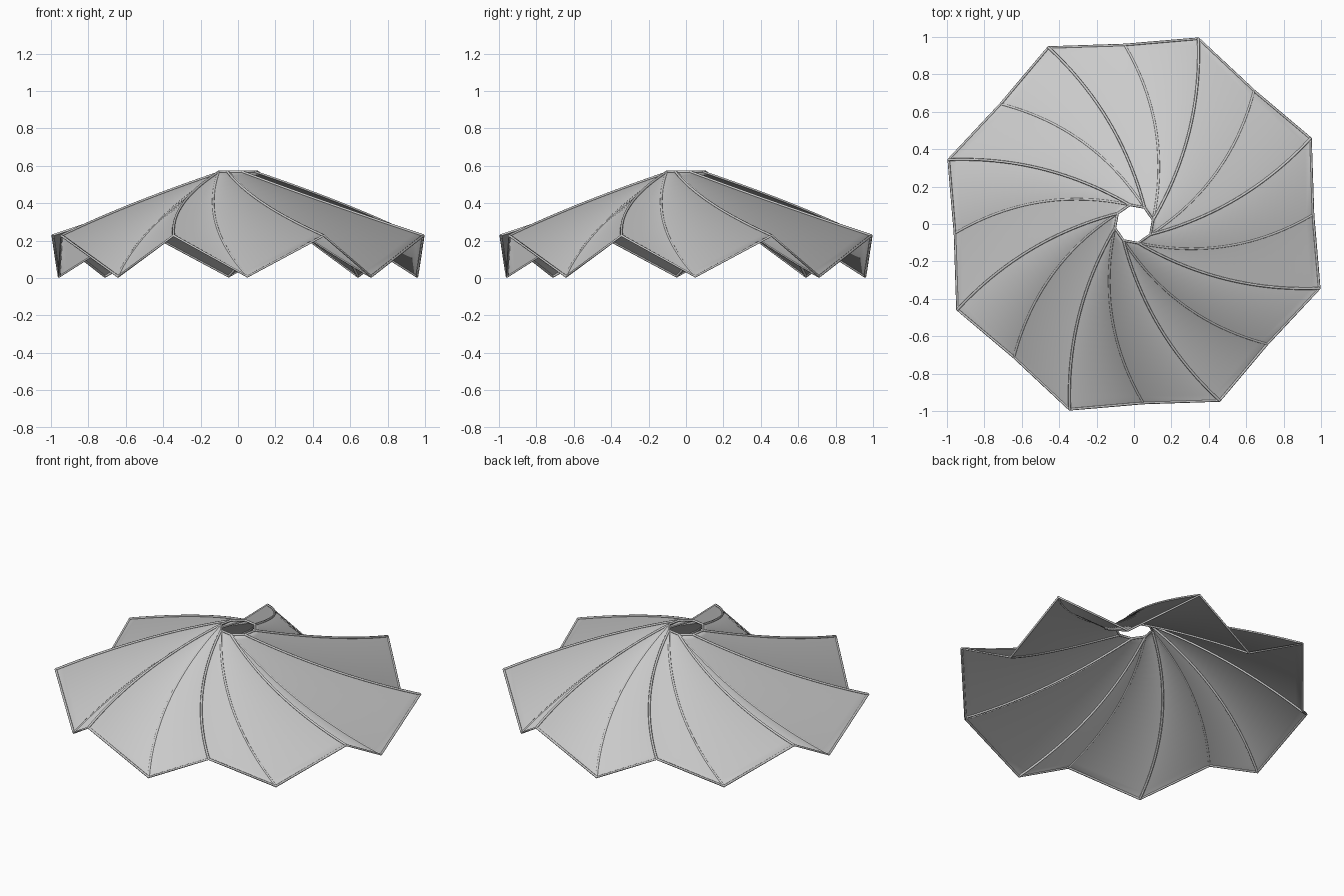
import bpy
import bmesh
import math
from mathutils import Matrix, Vector

if "Cube" in bpy.data.objects:
    bpy.data.objects.remove(bpy.data.objects["Cube"], do_unlink=True)

BLADES = 8
STEPS = 24       # divisions from the hub to the rim
WIRE = 0.007     # radius of the frame wires


def swirl(inner, outer, bulge):
    """Points along a bowed fold line, hub to rim, with an even fall in height."""
    a, b = Vector(inner), Vector(outer)
    run = b - a
    side = Vector((run.y, -run.x, 0)).normalized()
    points = []
    for i in range(STEPS + 1):
        t = i / STEPS
        points.append(a + run * t + side * bulge * 4 * t * (1 - t))
    return points


# Each ridge and valley pair fans out from one corner of the hub
hub_corner = (0.102, 0.022, 0.568)
ridge = swirl(hub_corner, (0.344, 0.991, 0.227), 0.073)
valley = swirl(hub_corner, (-0.05, 0.957, 0.008), 0.092)
folds = []
for blade in range(BLADES):
    spin = Matrix.Rotation(math.tau * blade / BLADES, 3, 'Z')
    folds += [[spin @ p for p in ridge], [spin @ p for p in valley]]

# Pleated skin: softly shaded panels between neighbouring folds
bm = bmesh.new()
columns = [[bm.verts.new(p) for p in fold] for fold in folds]
for c, left in enumerate(columns):
    right = columns[(c + 1) % len(columns)]
    for i in range(STEPS):
        face = bm.faces.new((left[i], left[i + 1], right[i + 1], right[i]))
        face.smooth = True
bmesh.ops.remove_doubles(bm, verts=bm.verts, dist=0.0001)
mesh = bpy.data.meshes.new("pleated_skin")
bm.to_mesh(mesh)
bm.free()
skin = bpy.data.objects.new("pleated_skin", mesh)
bpy.context.collection.objects.link(skin)


def wire_frame(name, paths, closed):
    """Thin round wires along the given paths."""
    curve = bpy.data.curves.new(name, 'CURVE')
    curve.dimensions = '3D'
    curve.bevel_depth = WIRE
    curve.bevel_resolution = 1
    curve.use_fill_caps = True
    for path in paths:
        spline = curve.splines.new('POLY')
        spline.points.add(len(path) - 1)
        for point, p in zip(spline.points, path):
            point.co = (*p, 1)
        spline.use_cyclic_u = closed
    bpy.context.collection.objects.link(bpy.data.objects.new(name, curve))


# Wires on the folds, the zigzag rim and the hub opening
wire_frame("fold_wires", folds, False)
wire_frame("rim_wire", [[fold[-1] for fold in folds]], True)
wire_frame("hub_ring", [[fold[0] for fold in folds[::2]]], True)
